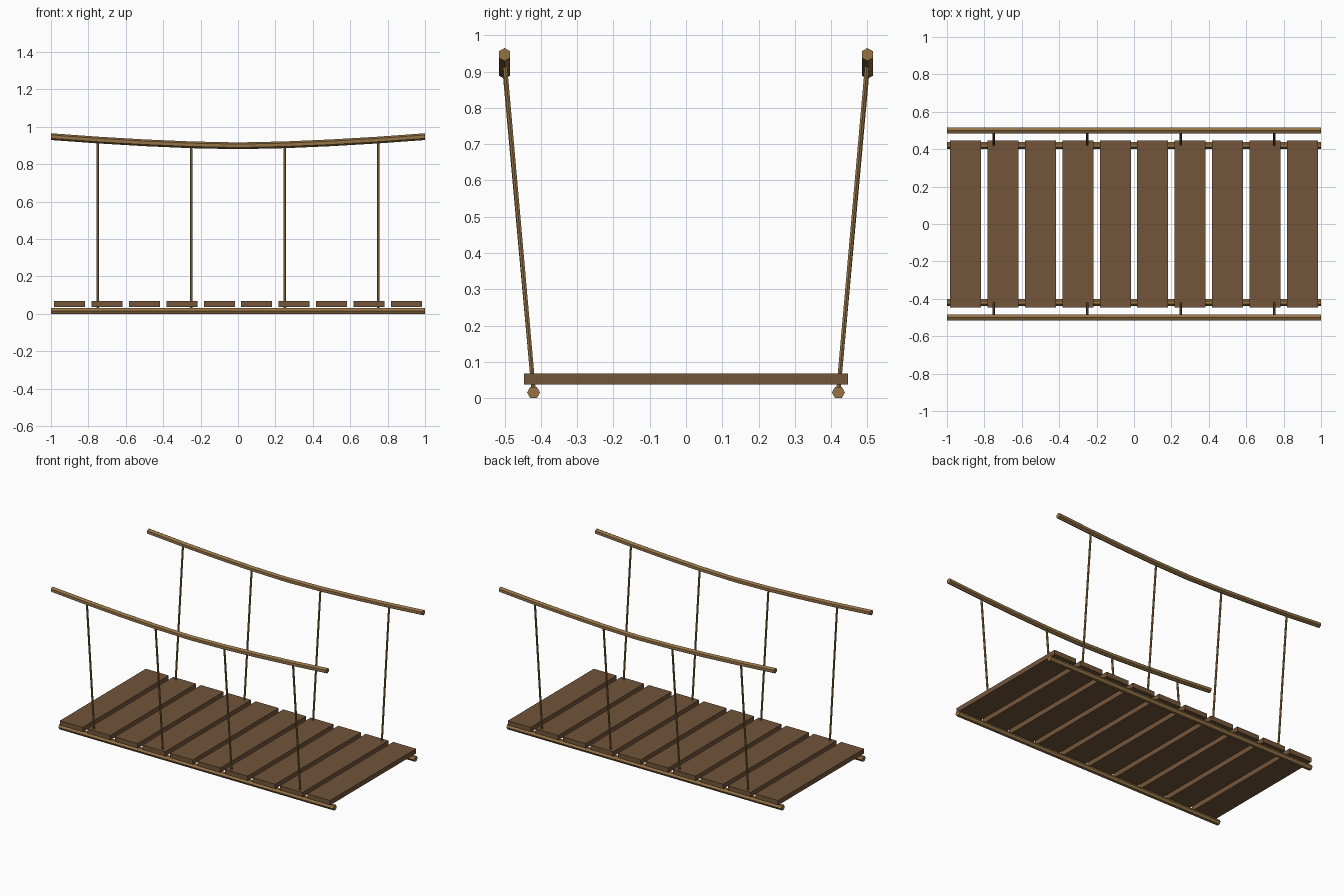
import bpy, bmesh, math
from mathutils import Vector

if "Cube" in bpy.data.objects:
    bpy.data.objects.remove(bpy.data.objects["Cube"])


def material(name, rgb):
    m = bpy.data.materials.new(name)
    m.diffuse_color = (*rgb, 1)
    m.use_nodes = True
    m.node_tree.nodes["Principled BSDF"].inputs["Base Color"].default_value = m.diffuse_color
    return m


WOOD = material("brown wood", (0.171, 0.091, 0.042))
ROPE = material("tan rope", (0.305, 0.175, 0.062))


def finish(name, bm, mat):
    bmesh.ops.recalc_face_normals(bm, faces=bm.faces)
    mesh = bpy.data.meshes.new(name)
    bm.to_mesh(mesh)
    bm.free()
    mesh.materials.append(mat)
    bpy.context.collection.objects.link(bpy.data.objects.new(name, mesh))


def rope(name, points, u, v, radius, turn=0.0, sides=6):
    """Sweep a polygon, spanned by the axes u and v, along the points."""
    bm = bmesh.new()
    angles = [turn + math.tau * i / sides for i in range(sides)]
    rings = [[bm.verts.new(Vector(p) + radius * (math.cos(a) * Vector(u) + math.sin(a) * Vector(v)))
              for a in angles] for p in points]
    for a, b in zip(rings, rings[1:]):
        for i in range(sides):
            j = (i + 1) % sides
            bm.faces.new((a[i], a[j], b[j], b[i]))
    bm.faces.new(rings[0])
    bm.faces.new(rings[-1])
    finish(name, bm, ROPE)


X, Y, Z = (1, 0, 0), (0, 1, 0), (0, 0, 1)
R = 0.018


def rail_height(x):
    return 0.898 + 0.049 * abs(x) ** 1.6


# Deck planks
for i in range(10):
    bm = bmesh.new()
    bmesh.ops.create_cube(bm, size=1)
    for v in bm.verts:
        v.co = (v.co.x * 0.166 - 0.9 + 0.2 * i, v.co.y * 0.893, v.co.z * 0.031 + 0.0525)
    finish(f"plank_{i + 1}", bm, WOOD)

for side, label in ((-1, "front"), (1, "back")):
    # Straight rope carrying the deck
    z = R * math.cos(math.pi / 6)
    rope(f"{label}_deck_rope", [(-1, side * 0.42, z), (1, side * 0.42, z)], Y, Z, R)
    # Sagging hand rope
    rope(f"{label}_hand_rope",
         [(x / 4, side * 0.5, rail_height(x / 4)) for x in range(-4, 5)], Y, Z, R, math.pi / 6)
    # Thin hangers leaning outwards
    for i, x in enumerate((-0.75, -0.25, 0.25, 0.75)):
        rope(f"{label}_hanger_{i + 1}",
             [(x, side * 0.42, 0.02), (x, side * 0.5, rail_height(x))], X, Y, 0.0068)
